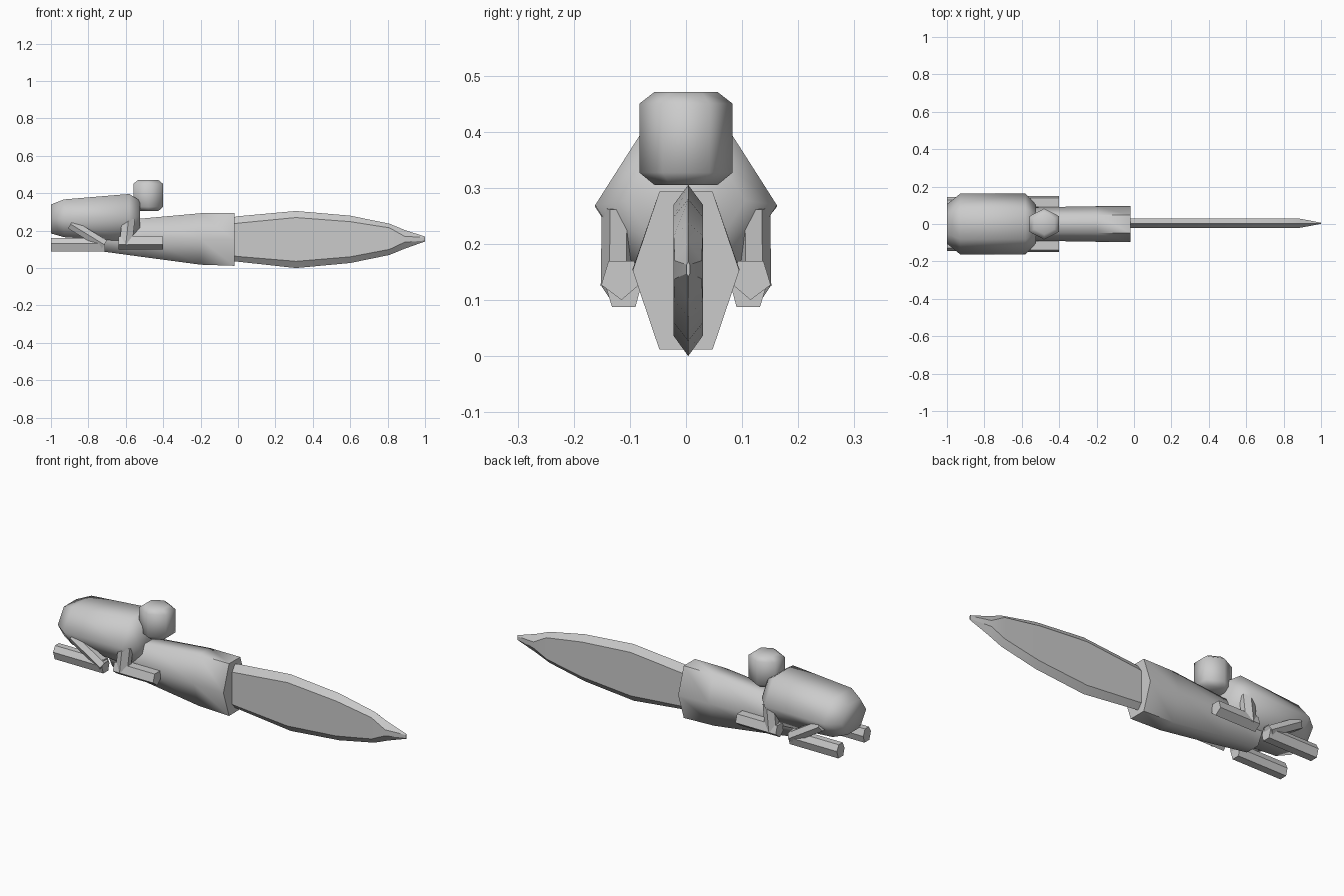
import bpy, bmesh, math
from mathutils import Vector

if "Cube" in bpy.data.objects:
    bpy.data.objects.remove(bpy.data.objects["Cube"])


def loft(name, rings, smooth=60, mirror=False):
    """Skin a list of equal-length point rings and cap both ends."""
    bm = bmesh.new()
    loops = [[bm.verts.new(p) for p in ring] for ring in rings]
    n = len(loops[0])
    for a, b in zip(loops, loops[1:]):
        for i in range(n):
            j = (i + 1) % n
            bm.faces.new((a[i], a[j], b[j], b[i]))
    bm.faces.new(loops[0][::-1])
    bm.faces.new(loops[-1])
    bmesh.ops.recalc_face_normals(bm, faces=bm.faces)
    mesh = bpy.data.meshes.new(name)
    bm.to_mesh(mesh)
    bm.free()
    ob = bpy.data.objects.new(name, mesh)
    bpy.context.collection.objects.link(ob)
    if mirror:
        ob.modifiers.new("mirror", 'MIRROR').use_axis = (False, True, False)
    bpy.ops.object.select_all(action='DESELECT')
    ob.select_set(True)
    bpy.context.view_layer.objects.active = ob
    if smooth:
        bpy.ops.object.shade_smooth_by_angle(angle=math.radians(smooth))
    return ob


def hex_x(x, top, bottom, w):
    """Hexagon across x with flat top and bottom and corners at the sides."""
    c, t = (top + bottom) / 2, w * 0.5
    return [(x, w, c), (x, t, top), (x, -t, top), (x, -w, c), (x, -t, bottom), (x, t, bottom)]


def hex_z(z, r):
    """Hexagon across z, corners towards the sides."""
    return [(-0.48 + 0.96 * r * 1.155 * math.sin(math.radians(60 * i)),
             r * math.cos(math.radians(60 * i)), z) for i in range(6)]


def bar(name, a, b, rx, ry):
    """Slanted six-sided limb from a to b, mirrored to the other side."""
    a, b = Vector(a), Vector(b)
    d = (b - a).normalized()
    side = Vector((0, 1, 0))
    up = d.cross(side).normalized()
    ring = [side * ry * math.cos(math.radians(60 * i)) + up * rx * math.sin(math.radians(60 * i)) * 1.155
            for i in range(6)]
    return loft(name, [[a + p for p in ring], [b + p for p in ring]], 30, True)


# Blade: x, ridge top, flat top, flat bottom, ridge bottom, half thickness
blade = [(-0.06, 0.265, 0.23, 0.07, 0.04, 0.026), (0.0, 0.277, 0.24, 0.062, 0.034, 0.026),
         (0.31, 0.305, 0.27, 0.036, 0.0, 0.026), (0.6, 0.28, 0.248, 0.06, 0.027, 0.026),
         (0.81, 0.237, 0.215, 0.1, 0.07, 0.026), (0.89, 0.204, 0.17, 0.138, 0.103, 0.024),
         (1.0, 0.168, 0.163, 0.147, 0.142, 0.003)]
Y = 0.004
loft("blade", [[(x, Y, t), (x, Y - w, ft), (x, Y - w, fb), (x, Y, b), (x, Y + w, fb), (x, Y + w, ft)]
               for x, t, ft, fb, b, w in blade], 30)

# Handle
loft("handle", [hex_x(-0.72, 0.245, 0.088, 0.08), hex_x(-0.5, 0.266, 0.058, 0.09),
                hex_x(-0.2, 0.293, 0.018, 0.095), hex_x(-0.02, 0.293, 0.012, 0.095)], 70)

# Torso resting on the handle
loft("torso", [hex_x(-1.0, 0.34, 0.185, 0.105), hex_x(-0.93, 0.367, 0.165, 0.162),
               hex_x(-0.58, 0.396, 0.142, 0.162), hex_x(-0.525, 0.36, 0.195, 0.105)], 65)

# Head
loft("head", [hex_z(0.305, 0.056), hex_z(0.327, 0.083), hex_z(0.45, 0.083), hex_z(0.471, 0.056)], 65)

# Arms: upright upper arm and forward-lying forearm
bar("upper_arms", (-0.585, -0.12, 0.265), (-0.6, -0.122, 0.125), 0.034, 0.03)
forearm = [(-0.138, 0.17), (-0.092, 0.17), (-0.086, 0.125), (-0.115, 0.1), (-0.151, 0.127)]
loft("forearms", [[(x, y, z) for y, z in forearm] for x in (-0.64, -0.4)], 30, True)

# Legs: slanted thigh and backward-lying shin
bar("thighs", (-0.895, -0.12, 0.235), (-0.715, -0.12, 0.125), 0.027, 0.031)
shin = [(-0.145, 0.13), (-0.128, 0.16), (-0.095, 0.16), (-0.08, 0.125), (-0.09, 0.088), (-0.132, 0.088)]
loft("shins", [[(x, y, z) for y, z in shin] for x in (-1.0, -0.71)], 30, True)
